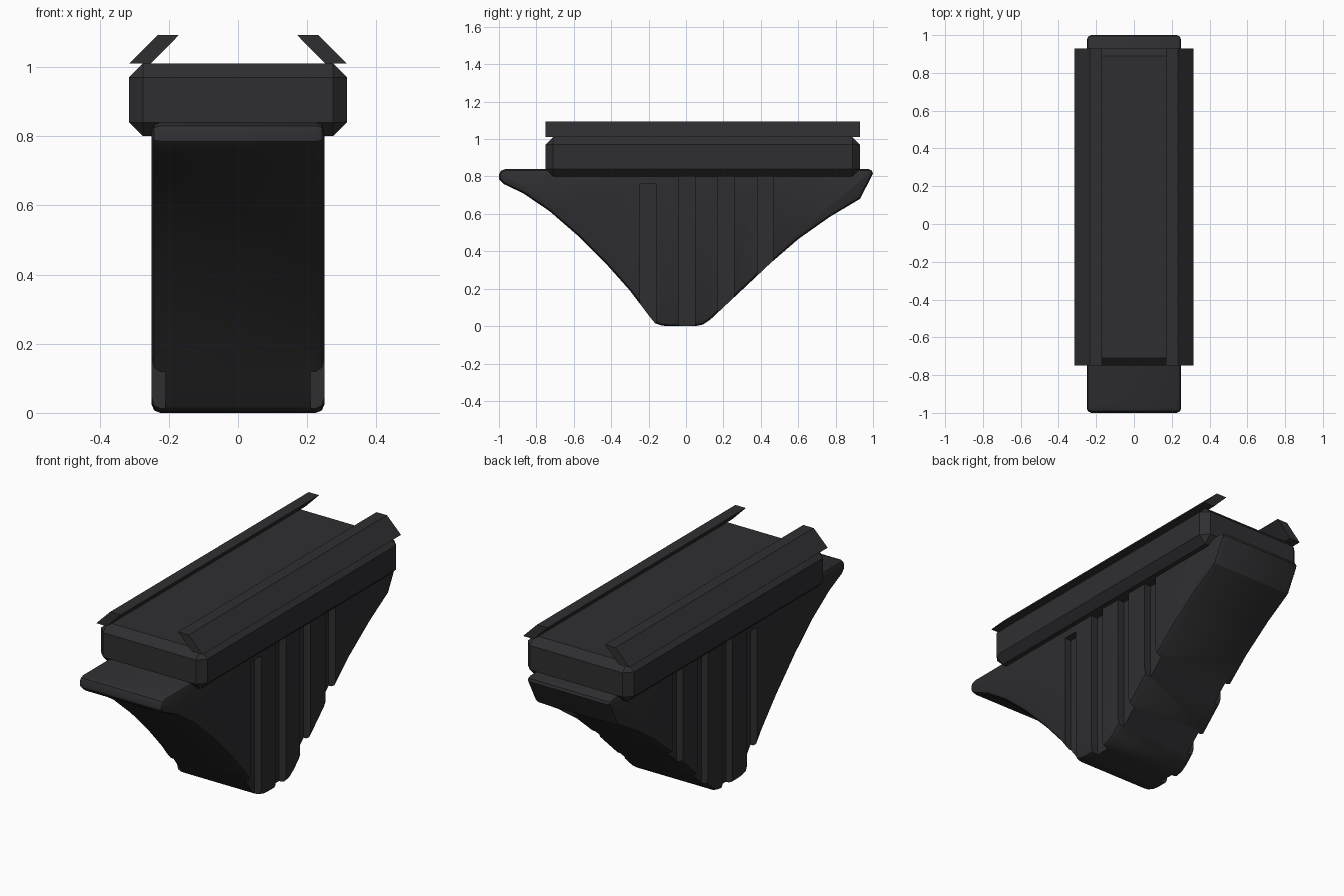
import bpy, bmesh

if "Cube" in bpy.data.objects:
    bpy.data.objects.remove(bpy.data.objects["Cube"])

mat = bpy.data.materials.new("dark_polymer")
mat.diffuse_color = (0.028, 0.028, 0.031, 1)
mat.use_nodes = True
mat.node_tree.nodes["Principled BSDF"].inputs["Base Color"].default_value = mat.diffuse_color


def extrude(name, pts, axis, lo, hi, bevel=0.0):
    """Extrude a closed profile along x (pts = y,z) or y (pts = x,z)."""
    bm = bmesh.new()
    co = (lambda p: (lo, p[0], p[1])) if axis == 'x' else (lambda p: (p[0], lo, p[1]))
    face = bm.faces.new([bm.verts.new(co(p)) for p in pts])
    ext = bmesh.ops.extrude_face_region(bm, geom=[face])['geom']
    d = (hi - lo, 0, 0) if axis == 'x' else (0, hi - lo, 0)
    bmesh.ops.translate(bm, vec=d, verts=[v for v in ext if isinstance(v, bmesh.types.BMVert)])
    bmesh.ops.recalc_face_normals(bm, faces=bm.faces)
    if bevel:
        rim = [e for e in bm.edges
               if any(len(f.verts) == len(pts) for f in e.link_faces)]
        bmesh.ops.bevel(bm, geom=rim, offset=bevel, segments=2, profile=0.5, affect='EDGES')
    return finish(name, bm)


def box(name, lo, hi, bevel=0.0):
    bm = bmesh.new()
    bmesh.ops.create_cube(bm, size=1)
    for v in bm.verts:
        v.co = [(a + b) / 2 + c * (b - a) for a, b, c in zip(lo, hi, v.co)]
    if bevel:
        bmesh.ops.bevel(bm, geom=bm.edges[:], offset=bevel, segments=1, affect='EDGES')
    return finish(name, bm)


def finish(name, bm):
    me = bpy.data.meshes.new(name)
    bm.to_mesh(me)
    bm.free()
    me.materials.append(mat)
    ob = bpy.data.objects.new(name, me)
    bpy.context.collection.objects.link(ob)
    return ob


# Flared body, narrow foot to wide top
profile = [(-0.965, 0.84), (-0.99, 0.83), (-1.0, 0.81), (-1.0, 0.785), (-0.975, 0.76),
           (-0.87, 0.71), (-0.73, 0.615), (-0.58, 0.485), (-0.42, 0.325), (-0.30, 0.19),
           (-0.19, 0.045), (-0.165, 0.015), (-0.13, 0.003), (-0.09, 0.0), (0.05, 0.0),
           (0.09, 0.008), (0.13, 0.035), (0.28, 0.175), (0.45, 0.335), (0.60, 0.465),
           (0.77, 0.585), (0.93, 0.68), (1.0, 0.815), (0.995, 0.83), (0.975, 0.84)]
body = extrude("body", profile, 'x', -0.25, 0.25, 0.025)

# Vertical grip grooves cut in both sides
bpy.context.view_layer.objects.active = body
body.select_set(True)
for y, top in ((-0.203, 0.76), (0.005, 0.80), (0.213, 0.80), (0.425, 0.80)):
    for s in (-1, 1):
        xs = sorted((s * 0.21, s * 0.35))
        cutter = box("groove_cutter", (xs[0], y - 0.043, -0.1), (xs[1], y + 0.043, top))
        cutter.hide_render = True
        mod = body.modifiers.new("groove", 'BOOLEAN')
        mod.operation = 'DIFFERENCE'
        mod.solver = 'EXACT'
        mod.object = cutter
        bpy.ops.object.modifier_apply(modifier=mod.name)
        bpy.data.objects.remove(cutter)
bpy.ops.object.shade_smooth_by_angle(angle=0.5)

# Chamfered mounting block
box("mount_block", (-0.315, -0.75, 0.80), (0.315, 0.93, 1.01), 0.04)

# Inward-leaning clamp rails
for s, side in ((-1, "left"), (1, "right")):
    section = [(s * 0.315, 1.01), (s * 0.252, 1.01), (s * 0.17, 1.093), (s * 0.232, 1.093)]
    extrude(side + "_rail", section, 'y', -0.75, 0.93)
